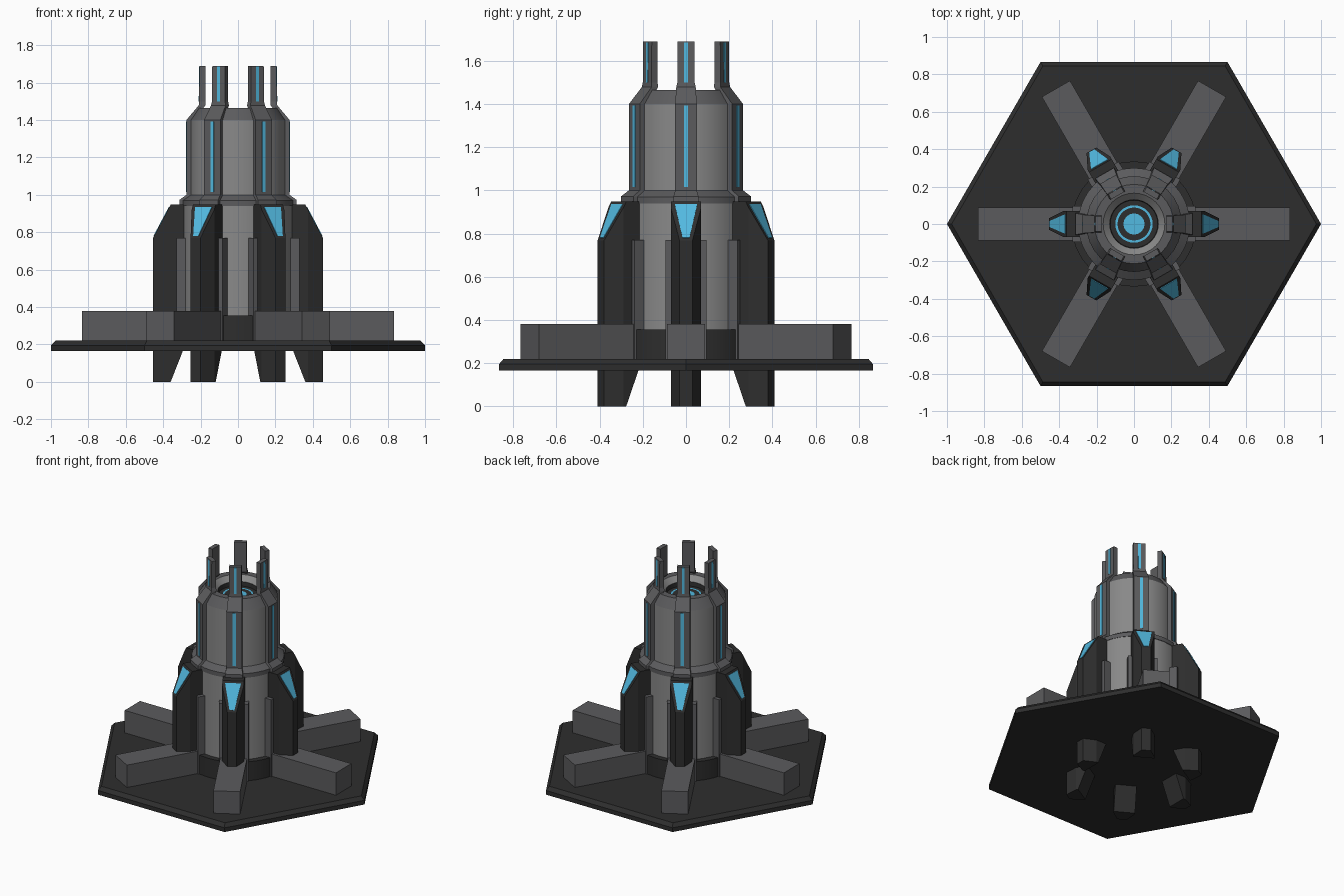
import bpy, bmesh, math
from mathutils import Matrix, Vector

if "Cube" in bpy.data.objects:
    bpy.data.objects.remove(bpy.data.objects["Cube"])


def mat(name, r, g, b):
    m = bpy.data.materials.new(name)
    m.diffuse_color = (r, g, b, 1)
    m.use_nodes = True
    m.node_tree.nodes["Principled BSDF"].inputs["Base Color"].default_value = m.diffuse_color
    return m


BODY = mat("light_grey", 0.25, 0.25, 0.25)
MID = mat("mid_grey", 0.105, 0.105, 0.11)
DARK = mat("dark_grey", 0.027, 0.027, 0.027)
BLUE = mat("glow_blue", 0.085, 0.49, 0.75)


def finish(bm, name, mats, smooth=False):
    bmesh.ops.recalc_face_normals(bm, faces=bm.faces)
    me = bpy.data.meshes.new(name)
    bm.to_mesh(me)
    bm.free()
    for m in mats:
        me.materials.append(m)
    if smooth:
        me.shade_smooth()
        me.set_sharp_from_angle(angle=math.radians(25))
    ob = bpy.data.objects.new(name, me)
    bpy.context.collection.objects.link(ob)
    return ob


def loft(bm, sections):
    """Closed solid through equal-length point loops."""
    rings = [[bm.verts.new(p) for p in s] for s in sections]
    n = len(rings[0])
    for a, b in zip(rings, rings[1:]):
        for i in range(n):
            j = (i + 1) % n
            bm.faces.new((a[i], a[j], b[j], b[i]))
    bm.faces.new(rings[0][::-1])
    bm.faces.new(rings[-1])


def six(bm):
    """Repeat the part around z six times."""
    geom = bm.verts[:] + bm.edges[:] + bm.faces[:]
    for k in range(1, 6):
        d = bmesh.ops.duplicate(bm, geom=geom)["geom"]
        bmesh.ops.rotate(bm, verts=[v for v in d if isinstance(v, bmesh.types.BMVert)],
                         matrix=Matrix.Rotation(k * math.pi / 3, 3, 'Z'))


def radial(name, sections, material):
    """Six copies of a part lofted upward; section = (z, r_in, r_out, half_width)."""
    bm = bmesh.new()
    loft(bm, [[(a, -w, z), (b, -w, z), (b, w, z), (a, w, z)] for z, a, b, w in sections])
    six(bm)
    return finish(bm, name, [material])


def turned(name, profile, mats, rule, seg=32, smooth=True):
    """Lathe an (r, z) profile; rule(i) gives the material of profile step i."""
    bm = bmesh.new()
    rings = []
    for r, z in profile:
        if r == 0:
            rings.append([bm.verts.new((0, 0, z))] * seg)
        else:
            rings.append([bm.verts.new((r * math.cos(t), r * math.sin(t), z))
                          for t in (2 * math.pi * k / seg for k in range(seg))])
    for i, (a, b) in enumerate(zip(rings, rings[1:])):
        for k in range(seg):
            j = (k + 1) % seg
            vs = list(dict.fromkeys((a[k], a[j], b[j], b[k])))
            bm.faces.new(vs).material_index = rule(i)
    return finish(bm, name, mats, smooth)


# hexagonal base plate with chamfered top edge
turned("base_plate", [(0, 0.165), (1, 0.165), (1, 0.195), (0.975, 0.22), (0, 0.22)],
       [DARK], lambda i: 0, 6, False)

# six spokes lying on the plate
radial("spokes", [(0.169, 0.2, 0.835, 0.087), (0.38, 0.2, 0.835, 0.087)], MID)

# dark collar and lower tower
turned("collar", [(0, 0.21), (0.335, 0.21), (0.335, 0.355), (0, 0.355)], [DARK], lambda i: 0)
turned("lower_tower", [(0, 0.21), (0.297, 0.21), (0.297, 0.95), (0, 0.95)], [BODY], lambda i: 0)

# flange, upper tower, chamfered rim and recessed glowing emitter
upper = [(0, 0.94), (0.3, 0.94), (0.3, 0.97), (0.256, 1.0), (0.256, 1.4),
         (0.212, 1.465), (0.165, 1.465), (0.13, 1.43), (0.127, 1.40), (0.1, 1.40),
         (0.088, 1.40), (0.056, 1.40), (0, 1.40)]
upper_colour = [1, 1, 1, 0, 1, 1, 0, 2, 2, 3, 2, 3]
turned("upper_tower", upper, [BODY, MID, DARK, BLUE], lambda i: upper_colour[i])

# ribs that run up the tower and end in prongs
radial("ribs_and_prongs",
       [(0.945, 0.25, 0.314, 0.058), (0.972, 0.25, 0.314, 0.058), (1.0, 0.24, 0.276, 0.05),
        (1.4, 0.23, 0.276, 0.05), (1.478, 0.175, 0.21, 0.045),
        (1.5, 0.175, 0.208, 0.04), (1.69, 0.175, 0.206, 0.04)], MID)
radial("rib_lights", [(1.015, 0.272, 0.279, 0.01), (1.392, 0.272, 0.279, 0.01)], BLUE)
radial("prong_lights", [(1.5, 0.203, 0.21, 0.009), (1.685, 0.202, 0.209, 0.009)], BLUE)

# backing blocks behind the fins
radial("fin_blocks", [(0.21, 0.2, 0.33, 0.096), (0.77, 0.2, 0.33, 0.096)], MID)

# buttress fins that pass through the plate as feet
bm = bmesh.new()
half = [(0.25, -0.07), (0.375, -0.07), (0.455, -0.03)]
outline = half + [(r, -y) for r, y in reversed(half)]
loft(bm, [[(r, y, z) for r, y in outline] for z in (0, 0.948)])
slope = Vector((0.18, 0, 0.095)).normalized()
for point, normal in (((0.455, 0, 0.768), slope),
                      ((0.36, 0, 0), Vector((-0.165, 0, -0.065)))):
    cut = bmesh.ops.bisect_plane(bm, geom=bm.verts[:] + bm.edges[:] + bm.faces[:],
                                 plane_co=point, plane_no=normal, clear_outer=True)
    edges = [e for e in cut["geom_cut"] if isinstance(e, bmesh.types.BMEdge)]
    bmesh.ops.holes_fill(bm, edges=edges, sides=0)
six(bm)
finish(bm, "fins", [DARK])

# blue wedge windows on the fin slopes
bm = bmesh.new()
wedge = [Vector(p) for p in ((0.449, -0.016, 0.7794), (0.449, 0.016, 0.7794),
                             (0.367, 0.052, 0.9347), (0.367, -0.052, 0.9347))]
loft(bm, [[p - slope * 0.003 for p in wedge], [p + slope * 0.003 for p in wedge]])
six(bm)
finish(bm, "fin_windows", [BLUE])
